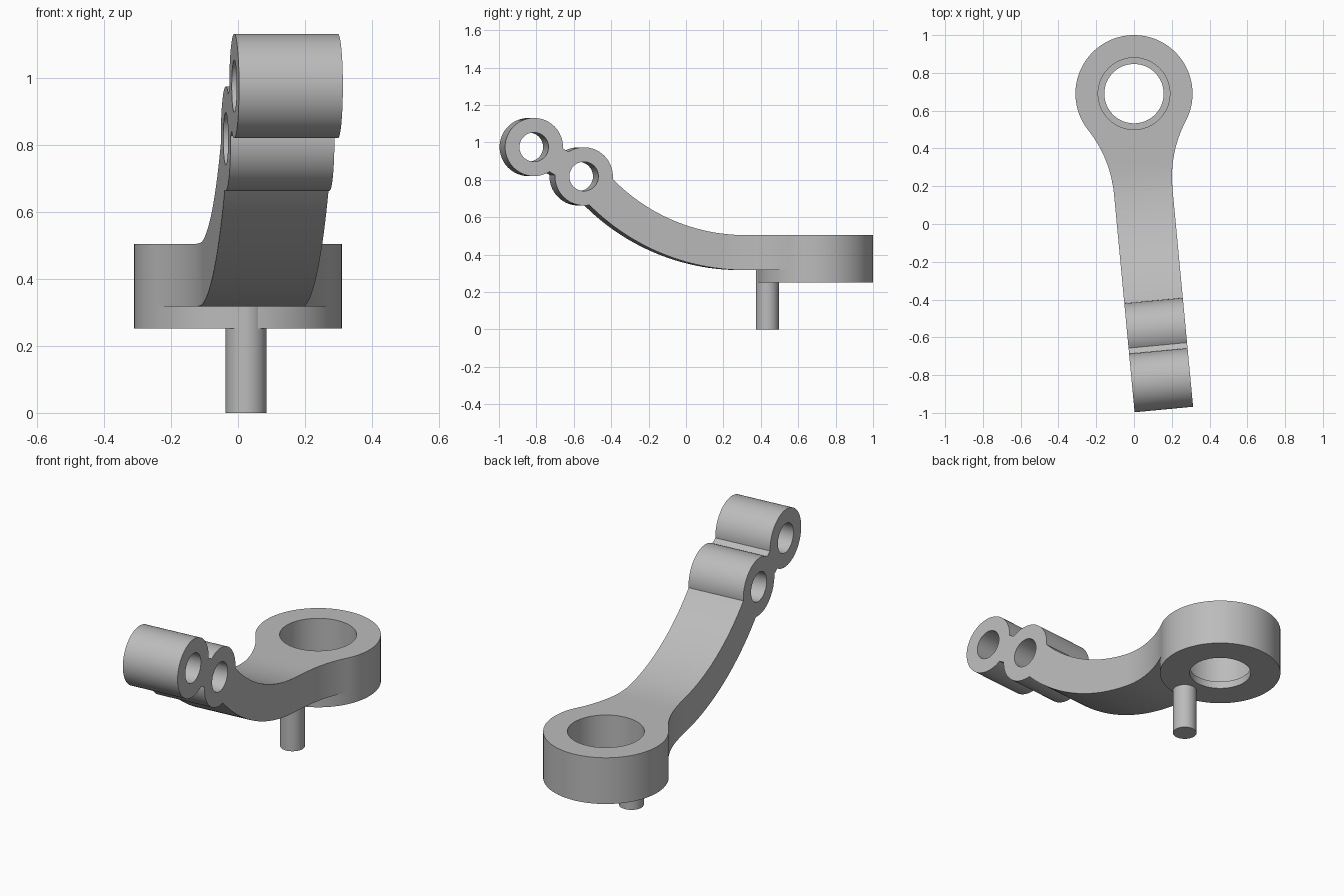
import bpy, bmesh
from math import sin, cos, sqrt, atan2, radians, pi
from mathutils import Matrix, Vector

if "Cube" in bpy.data.objects:
    bpy.data.objects.remove(bpy.data.objects["Cube"], do_unlink=True)

metal = bpy.data.materials.new("grey metal")
metal.use_nodes = True
GREY = (0.5, 0.5, 0.5, 1)
metal.diffuse_color = GREY
metal.node_tree.nodes["Principled BSDF"].inputs["Base Color"].default_value = GREY

# The arm runs along local -y from the ring axis, swung slightly sideways
PLACE = Matrix.Translation((0, 0.69, 0)) @ Matrix.Rotation(radians(5.4), 4, 'Z')
HALF = 0.1555                      # half width of arm and barrels
RING_R, TOP, BOTTOM = 0.31, 0.504, 0.252
FILLET = 0.64                      # flare between ring and arm
FLARE_END = sqrt((RING_R + FILLET) ** 2 - (HALF + FILLET) ** 2)
FLARE_START = FLARE_END * RING_R / (RING_R + FILLET)
BEND, BEND_Z, R_IN, R_OUT = 0.387, 1.504, 1.0, 1.187
BARRELS = [(1.256, 0.818), (1.524, 0.975)]
BARREL_R, HOLE_R = 0.1555, 0.078


def finish(name, bm):
    bmesh.ops.recalc_face_normals(bm, faces=bm.faces)
    mesh = bpy.data.meshes.new(name)
    bm.to_mesh(mesh)
    bm.free()
    mesh.materials.append(metal)
    obj = bpy.data.objects.new(name, mesh)
    obj.matrix_world = PLACE
    bpy.context.collection.objects.link(obj)
    return obj


def cylinder(name, radius, length, centre, across=False, sides=96):
    bm = bmesh.new()
    turn = Matrix.Rotation(pi / 2, 4, 'Y') if across else Matrix()
    bmesh.ops.create_cone(bm, cap_ends=True, segments=sides, radius1=radius, radius2=radius,
                          depth=length, matrix=Matrix.Translation(centre) @ turn)
    return finish(name, bm)


def upright(name, radius, z0, z1, v=0, sides=96):
    return cylinder(name, radius, z1 - z0, (0, -v, (z0 + z1) / 2), sides=sides)


def half_width(v):
    if v >= FLARE_END:
        return HALF
    return HALF + FILLET - sqrt(FILLET ** 2 - (FLARE_END - v) ** 2)


def combine(target, other, operation):
    mod = target.modifiers.new(operation, 'BOOLEAN')
    mod.operation, mod.solver, mod.object = operation, 'EXACT', other
    bpy.context.view_layer.update()
    activate(target)
    bpy.ops.object.modifier_apply(modifier=mod.name)
    bpy.data.objects.remove(other, do_unlink=True)


def activate(obj):
    bpy.ops.object.select_all(action='DESELECT')
    obj.select_set(True)
    bpy.context.view_layer.objects.active = obj


# Curved arm: rectangular sections, straight at the ring, then swept upward
def build_arm():
    stations = []
    for i in range(10):
        v = FLARE_START + (BEND - FLARE_START) * i / 10
        stations.append(((v, BEND_Z - R_IN), (v, BEND_Z - R_OUT)))
    end = atan2(BARRELS[0][0] - BEND, BEND_Z - BARRELS[0][1])
    for i in range(41):
        a = end * i / 40
        stations.append([(BEND + r * sin(a), BEND_Z - r * cos(a)) for r in (R_IN, R_OUT)])
    bm = bmesh.new()
    rings = []
    for (vt, zt), (vb, zb) in stations:
        wt, wb = half_width(vt), half_width(vb)
        rings.append([bm.verts.new(p) for p in
                      ((-wt, -vt, zt), (wt, -vt, zt), (wb, -vb, zb), (-wb, -vb, zb))])
    for a, b in zip(rings, rings[1:]):
        for k in range(4):
            n = (k + 1) % 4
            bm.faces.new((a[k], a[n], b[n], b[k]))
    bm.faces.new(rings[0])
    bm.faces.new(rings[-1])
    return finish("arm", bm)


# Web joining the two barrels
def build_web():
    a, b = [Vector((0, -v, z)) for v, z in BARRELS]
    d = b - a
    bm = bmesh.new()
    bmesh.ops.create_cube(bm, size=1, matrix=Matrix.Translation((a + b) / 2)
                          @ Matrix.Rotation(atan2(d.z, d.y), 4, 'X')
                          @ Matrix.Diagonal((2 * HALF, 0.1, 0.144, 1)))
    return finish("barrel_web", bm)


# Solid body
body = upright("lever_body", RING_R, BOTTOM, TOP, sides=128)
combine(body, build_arm(), 'UNION')
for v, z in BARRELS:
    combine(body, cylinder("barrel", BARREL_R, 2 * HALF, (0, -v, z), True), 'UNION')
combine(body, build_web(), 'UNION')

# Stepped ring bore and the two cross holes
combine(body, upright("bore_cutter", 0.19, 0.292, 0.7), 'DIFFERENCE')
combine(body, upright("lip_cutter", 0.157, 0.1, 0.4), 'DIFFERENCE')
for v, z in BARRELS:
    combine(body, cylinder("hole_cutter", HOLE_R, 0.6, (0, -v, z), True, 64), 'DIFFERENCE')

# Locating pin under the ring edge
pin = upright("locating_pin", 0.061, 0, 0.33, v=0.256, sides=48)

for obj in (body, pin):
    activate(obj)
    bpy.ops.object.shade_smooth_by_angle(angle=radians(30))
